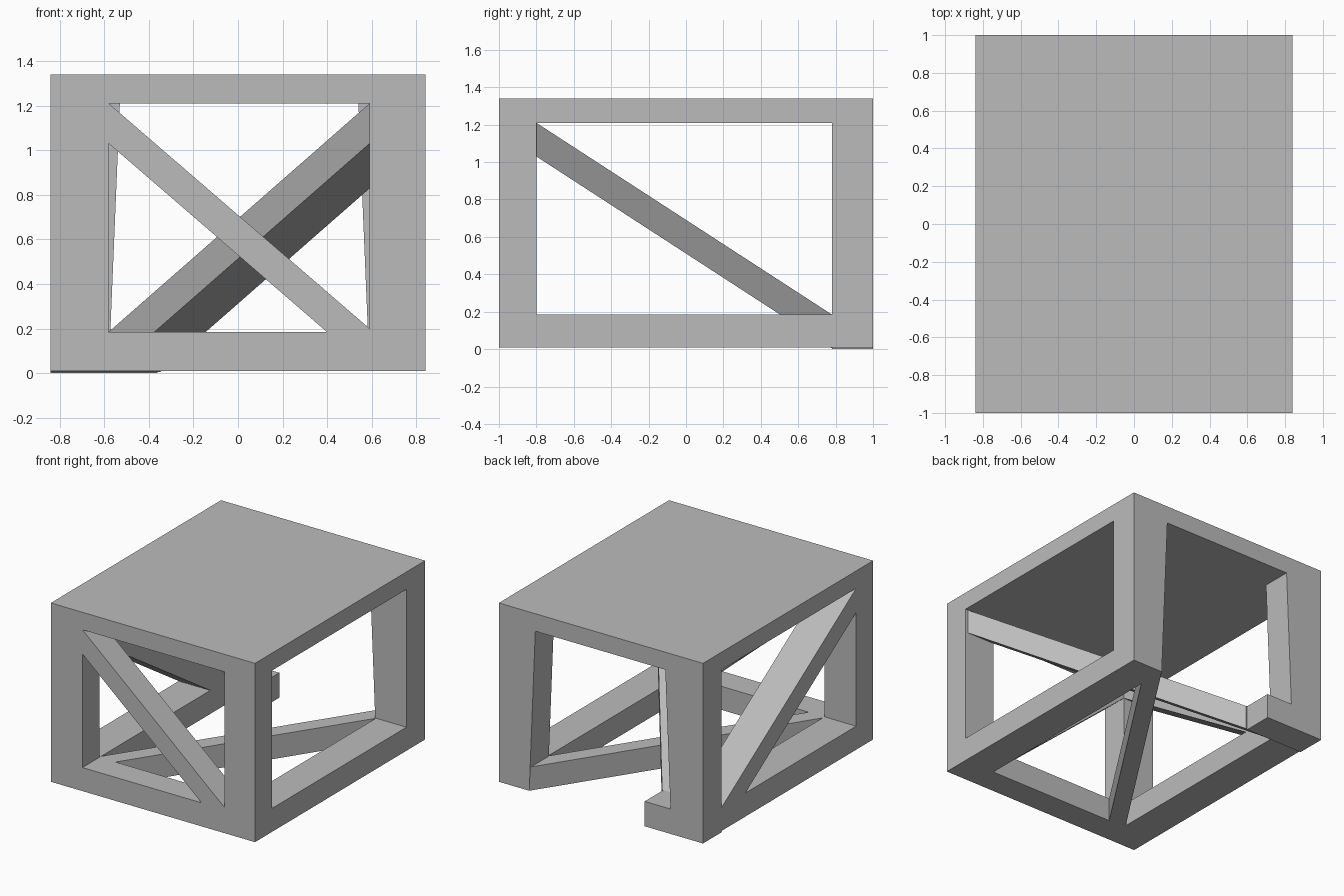
import bpy
import bmesh
from mathutils import Vector

cube = bpy.data.objects.get("Cube")
if cube:
    bpy.data.objects.remove(cube, do_unlink=True)

grey = bpy.data.materials.new("plain grey")
grey.use_nodes = True
COLOUR = (0.5, 0.5, 0.5, 1)
grey.diffuse_color = COLOUR
grey.node_tree.nodes["Principled BSDF"].inputs["Base Color"].default_value = COLOUR

# Shared outline: outer half sizes, inner opening edges and levels
X, Y, TOP = 0.84, 1.0, 1.34
LEFT, RIGHT, FRONT, BACK = 0.59, -0.58, -0.8, 0.78
FOOT, RAIL, CEIL = 0.01, 0.185, 1.21
DROP = 0.18


def beam(name, start, end, u, v, u_end=None):
    """Straight bar whose end sections are spanned by the edge vectors u and v."""
    bm = bmesh.new()
    rings = []
    for corner, side in ((start, u), (end, u_end or u)):
        p, a, b = Vector(corner), Vector(side), Vector(v)
        rings.append([bm.verts.new(q) for q in (p, p + a, p + a + b, p + b)])
    low, high = rings
    bm.faces.new(low)
    bm.faces.new(high)
    for i in range(4):
        j = (i + 1) % 4
        bm.faces.new((low[i], low[j], high[j], high[i]))
    bmesh.ops.recalc_face_normals(bm, faces=bm.faces)
    mesh = bpy.data.meshes.new(name)
    bm.to_mesh(mesh)
    bm.free()
    mesh.materials.append(grey)
    obj = bpy.data.objects.new(name, mesh)
    bpy.context.collection.objects.link(obj)
    return obj


def box(name, lo, hi):
    size = Vector(hi) - Vector(lo)
    return beam(name, lo, (lo[0], lo[1], hi[2]), (size.x, 0, 0), (0, size.y, 0))


# Solid top
box("top_slab", (-X, -Y, CEIL), (X, Y, TOP))

# Corner posts; the back pair widens towards the top
for side, inner, flare in (("left", LEFT, 0.05), ("right", RIGHT, -0.05)):
    outer = X if inner > 0 else -X
    width = inner - outer
    box("front_post_" + side, (min(inner, outer), -Y, FOOT), (max(inner, outer), FRONT, CEIL))
    beam("back_post_" + side, (outer, BACK, FOOT), (outer, BACK, CEIL),
         (width, 0, 0), (0, Y - BACK, 0), (width - flare, 0, 0))

# Bottom rails on three sides, and the short foot at the open back
box("front_rail", (-X, -Y, FOOT), (X, FRONT, RAIL))
box("left_rail", (LEFT, -Y, FOOT), (X, Y, RAIL))
box("right_rail", (-X, -Y, FOOT), (RIGHT, Y, RAIL))
box("back_foot", (-X, BACK, 0), (-0.36, Y, RAIL))

# Diagonal braces: front face, right side, floor, and across the inside
beam("front_brace", (RIGHT, -Y, CEIL), (LEFT, -Y, RAIL + 0.015),
     (0, FRONT + Y, 0), (0, 0, -DROP))
beam("right_brace", (-X, FRONT, CEIL), (-X, BACK, RAIL),
     (RIGHT + X, 0, 0), (0, 0, -DROP))
beam("floor_brace", (LEFT, BACK, FOOT), (RIGHT, -Y, FOOT),
     (0, Y - BACK, 0), (0, 0, RAIL - FOOT))
beam("inner_brace", (LEFT, FRONT, CEIL), (RIGHT, BACK, RAIL),
     (0.23, 0, 0), (0, 0, -DROP))
